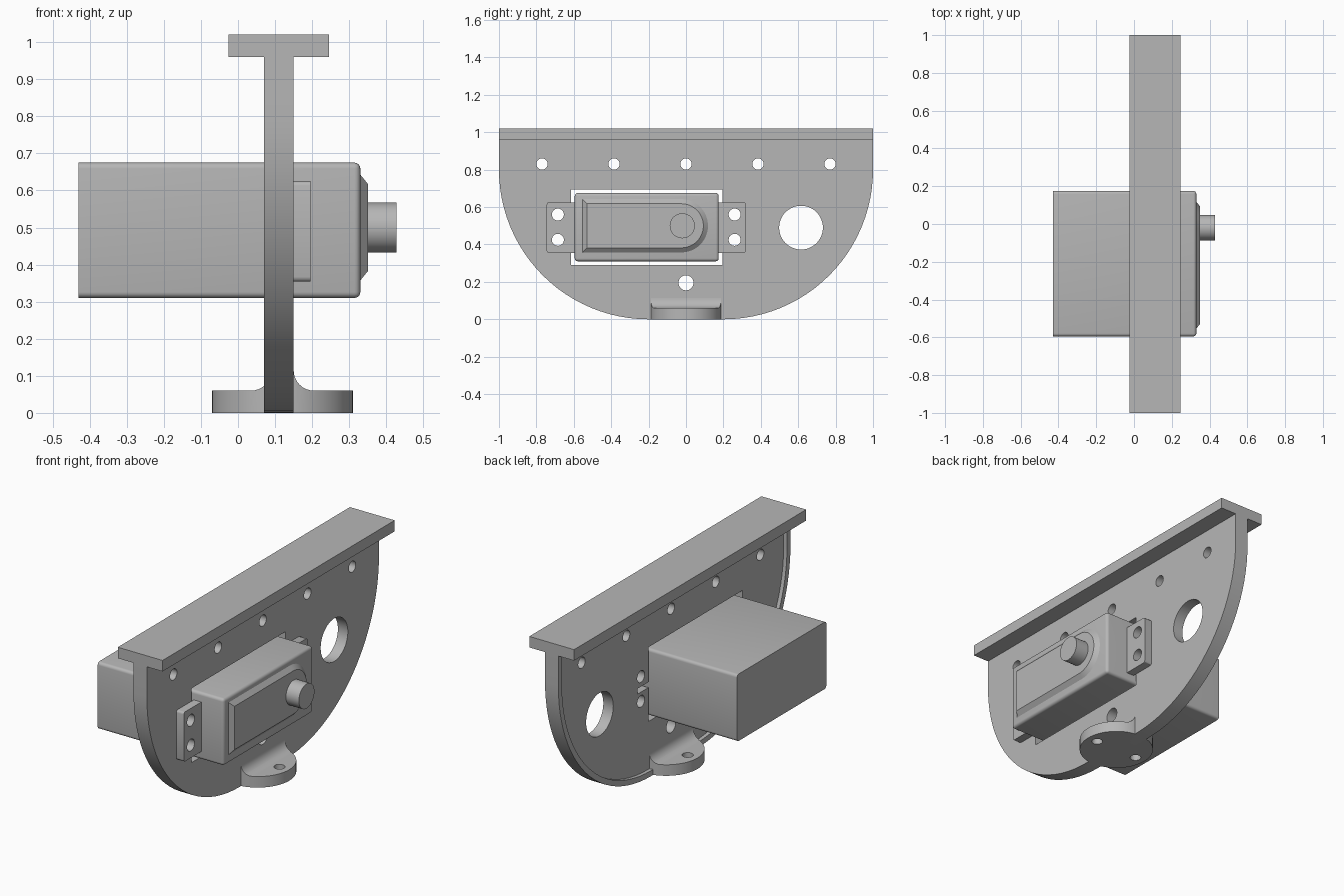
import bpy, bmesh, math
from mathutils import Matrix, Vector

cube = bpy.data.objects.get("Cube")
if cube:
    bpy.data.objects.remove(cube, do_unlink=True)

gray = bpy.data.materials.new("light_gray")
gray.use_nodes = True
COLOR = (0.47, 0.47, 0.47, 1)
gray.diffuse_color = COLOR
gray.node_tree.nodes["Principled BSDF"].inputs["Base Color"].default_value = COLOR


def finish(name, bm):
    bmesh.ops.recalc_face_normals(bm, faces=bm.faces[:])
    mesh = bpy.data.meshes.new(name)
    bm.to_mesh(mesh)
    bm.free()
    mesh.materials.append(gray)
    obj = bpy.data.objects.new(name, mesh)
    bpy.context.collection.objects.link(obj)
    return obj


def activate(obj):
    bpy.ops.object.select_all(action='DESELECT')
    obj.select_set(True)
    bpy.context.view_layer.objects.active = obj


def smooth(obj):
    activate(obj)
    bpy.ops.object.shade_smooth_by_angle(angle=math.radians(30))


def box_mesh(lo, hi):
    bm = bmesh.new()
    lo, hi = Vector(lo), Vector(hi)
    mat = Matrix.Translation((lo + hi) / 2) @ Matrix.Diagonal((*(hi - lo), 1))
    bmesh.ops.create_cube(bm, size=1, matrix=mat)
    return bm


def box(name, lo, hi):
    return finish(name, box_mesh(lo, hi))


def rod(name, center, radius, depth, axis='X', sides=48):
    bm = bmesh.new()
    turn = Matrix.Rotation(math.pi / 2, 4, 'Y') if axis == 'X' else Matrix()
    bmesh.ops.create_cone(bm, cap_ends=True, segments=sides, radius1=radius, radius2=radius,
                          depth=depth, matrix=Matrix.Translation(center) @ turn)
    return finish(name, bm)


def loft(name, first, last):
    """Solid between two matching outlines."""
    bm = bmesh.new()
    a = [bm.verts.new(p) for p in first]
    b = [bm.verts.new(p) for p in last]
    bm.faces.new(a)
    bm.faces.new(b)
    for i in range(len(a)):
        j = (i + 1) % len(a)
        bm.faces.new((a[i], a[j], b[j], b[i]))
    return finish(name, bm)


def cut(obj, tool, operation='DIFFERENCE'):
    activate(obj)
    mod = obj.modifiers.new("cut", 'BOOLEAN')
    mod.object, mod.operation, mod.solver = tool, operation, 'EXACT'
    bpy.ops.object.modifier_apply(modifier=mod.name)
    bpy.data.objects.remove(tool, do_unlink=True)


def arc(cy, cz, r, start, end, n):
    angles = [math.radians(start + (end - start) * i / n) for i in range(n + 1)]
    return [(cy + r * math.cos(t), cz + r * math.sin(t)) for t in angles]


def plate_outline(r, top):
    return ([(-0.2 - r, top)] + arc(-0.2, 0.8, r, 180, 270, 24)
            + arc(0.2, 0.8, r, 270, 360, 24) + [(0.2 + r, top)])


def prism_x(name, outline, x0, x1):
    return loft(name, [(x0, y, z) for y, z in outline], [(x1, y, z) for y, z in outline])


# Mounting plate with a shallow recess that leaves a rim on the back
plate = prism_x("mounting_plate", plate_outline(0.8, 0.97), 0.07, 0.15)
cut(plate, prism_x("recess", plate_outline(0.77, 1.1), 0.0, 0.09))
cut(plate, box("window", (0, -0.615, 0.29), (0.3, 0.195, 0.695)))
cut(plate, box("slot", (0, 0.18, 0.475), (0.3, 0.29, 0.505)))

# Round holes in the plate and mounting ears
ear_holes = [(y, z, 0.032) for y in (-0.685, 0.26) for z in (0.425, 0.56)]
plate_holes = [(0.385 * i, 0.83, 0.03) for i in range(-2, 3)]
plate_holes += [(0.615, 0.49, 0.117), (0, 0.195, 0.04)]
for y, z, r in plate_holes + ear_holes:
    cut(plate, rod("hole", (0.1, y, z), r, 0.4))
smooth(plate)

# Top flange
box("top_flange", (-0.025, -1, 0.96), (0.245, 1, 1.02))

# Round foot with fillets that rise to the plate
f = 0.055
profile = [(-0.2, 0), (-0.2, 0.06)]
profile += arc(0.09 - f, 0.06 + f, f, 270, 360, 8)
profile += arc(0.15 + f, 0.06 + f, f, 180, 270, 8)
profile += [(0.44, 0.06), (0.44, 0)]
foot = loft("round_foot", [(x, -0.3, z) for x, z in profile], [(x, 0.3, z) for x, z in profile])
cut(foot, rod("foot_disc", (0.12, 0, 0.1), 0.19, 0.4, 'Z', 64), 'INTERSECT')
for side in (-1, 1):
    cut(foot, rod("hole", (0.12 + 0.13 * side, 0, 0.1), 0.028, 0.4, 'Z'))
smooth(foot)

# Motor body, rounded everywhere except around its back face
bm = box_mesh((-0.43, -0.595, 0.31), (0.33, 0.175, 0.675))
edges = [e for e in bm.edges if max(v.co.x for v in e.verts) > 0]
bmesh.ops.bevel(bm, geom=edges, offset=0.016, segments=4, profile=0.5, affect='EDGES')
smooth(finish("motor_body", bm))

# Mounting ears
bm = box_mesh((0.15, -0.745, 0.355), (0.195, 0.32, 0.625))
ends = [e for e in bm.edges if abs(e.verts[0].co.z - e.verts[1].co.z) < 0.01
        and abs(e.verts[0].co.x - e.verts[1].co.x) > 0.01]
bmesh.ops.bevel(bm, geom=ends, offset=0.012, segments=3, profile=0.5, affect='EDGES')
ears = finish("mounting_ears", bm)
for y, z, r in ear_holes:
    cut(ears, rod("hole", (0.17, y, z), r, 0.2))
smooth(ears)


# Raised gear cover with a sloped border and one round end
def cover_outline(x, back, r):
    outline = [(back, 0.5 + r), (back, 0.5 - r)] + arc(-0.025, 0.5, r, -90, 90, 24)
    return [(x, y, z) for y, z in outline]


smooth(loft("gear_cover", cover_outline(0.328, -0.555, 0.145), cover_outline(0.35, -0.53, 0.118)))

# Output shaft
smooth(rod("output_shaft", (0.384, -0.02, 0.5), 0.067, 0.088))
